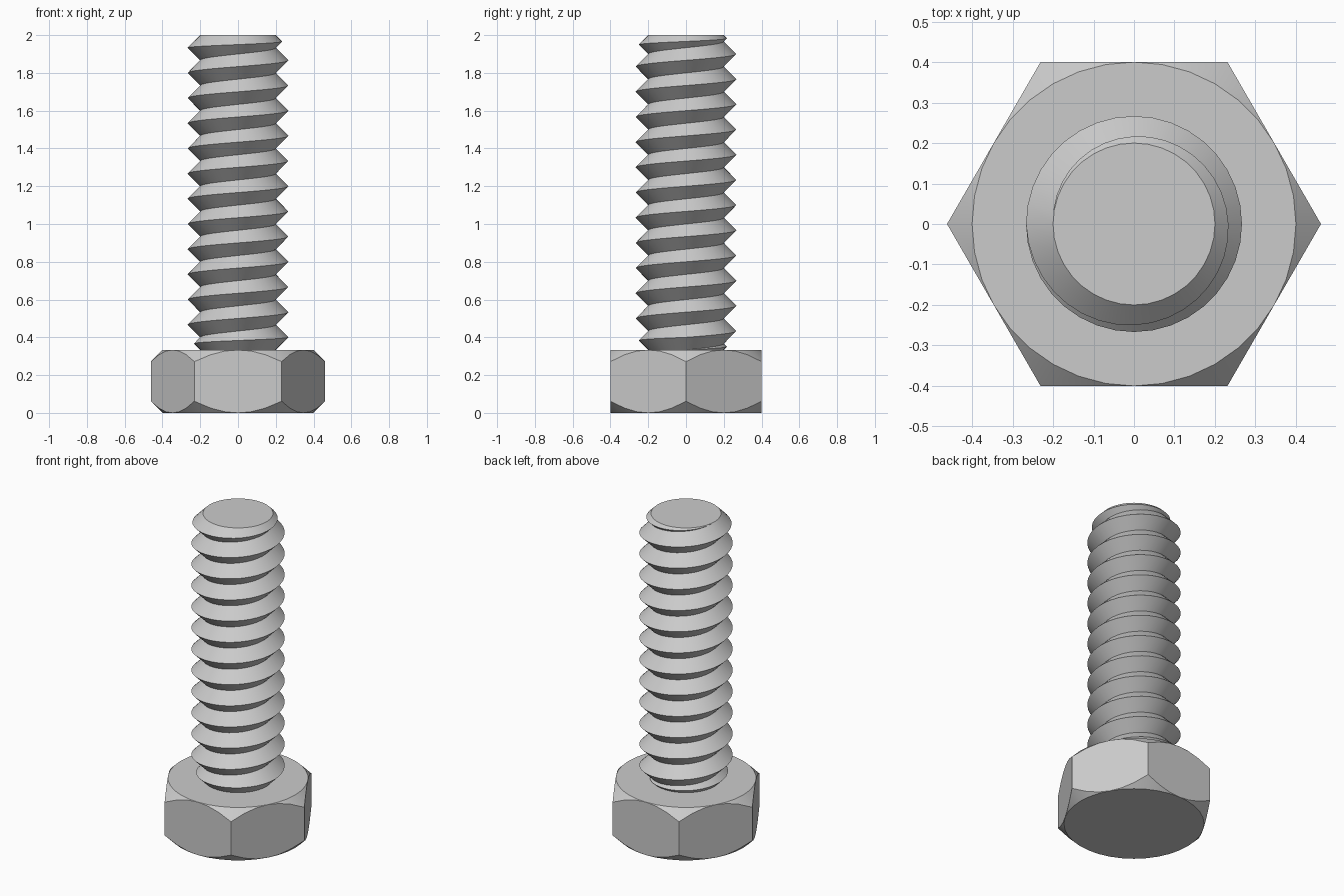
import bpy
import bmesh
from math import cos, sin, tau, pi

if "Cube" in bpy.data.objects:
    bpy.data.objects.remove(bpy.data.objects["Cube"], do_unlink=True)

SEGS = 36                    # segments per turn
HEAD_TOP, TIP = 1 / 3, 2.0   # heights of the head top and the shank tip
APOTHEM = 0.4                # half the width across the flats
ROOT, TURNS = 0.2, 12.5
PITCH = (TIP - HEAD_TOP) / TURNS

steel = bpy.data.materials.new("grey steel")
steel.use_nodes = True
grey = (0.6, 0.6, 0.6, 1)
steel.diffuse_color = grey
steel.node_tree.nodes["Principled BSDF"].inputs["Base Color"].default_value = grey


def polar(r, step, z):
    a = tau * step / SEGS
    return (r * cos(a), r * sin(a), z)


def finish(name, bm):
    """Weld the mesh, add it to the scene and shade it."""
    bmesh.ops.remove_doubles(bm, verts=bm.verts, dist=0.0002)
    bmesh.ops.dissolve_degenerate(bm, edges=bm.edges, dist=0.0001)
    mesh = bpy.data.meshes.new(name)
    bm.to_mesh(mesh)
    bm.free()
    mesh.materials.append(steel)
    obj = bpy.data.objects.new(name, mesh)
    bpy.context.collection.objects.link(obj)
    bpy.ops.object.select_all(action='DESELECT')
    obj.select_set(True)
    bpy.context.view_layer.objects.active = obj
    bpy.ops.object.shade_smooth_by_angle(angle=pi / 6)


def skin(bm, columns):
    """Bridge neighbouring columns of points with quads."""
    cols = [[bm.verts.new(p) for p in c] for c in columns]
    for a, b in zip(cols, cols[1:]):
        for j in range(len(a) - 1):
            bm.faces.new((a[j], b[j], b[j + 1], a[j + 1]))


def cap(bm, r, z, up=True):
    ring = [bm.verts.new(polar(r, i, z)) for i in range(SEGS)]
    bm.faces.new(ring if up else ring[::-1])


# Hexagonal head, chamfered by a 45 degree cone at both ends
bm = bmesh.new()
columns = []
for i in range(SEGS + 1):
    off = (tau * i / SEGS) % (tau / 6) - tau / 12
    r = APOTHEM / cos(off)
    drop = r - APOTHEM
    columns.append([polar(APOTHEM, i, 0), polar(r, i, drop),
                    polar(r, i, HEAD_TOP - drop), polar(APOTHEM, i, HEAD_TOP)])
skin(bm, columns)
cap(bm, APOTHEM, HEAD_TOP)
cap(bm, APOTHEM, 0, up=False)
finish("hex_head", bm)

# Right-hand V thread, fading out where the ends cut it short
bm = bmesh.new()
columns = []
for i in range(-SEGS, int(TURNS * SEGS) + 1):
    z = HEAD_TOP + PITCH * i / SEGS
    low, high = max(z, HEAD_TOP), min(z + PITCH, TIP)
    half = (high - low) / 2
    columns.append([polar(ROOT, i, low), polar(ROOT + half, i, low + half),
                    polar(ROOT, i, high)])
skin(bm, columns)
cap(bm, ROOT, TIP)
finish("threaded_shank", bm)
